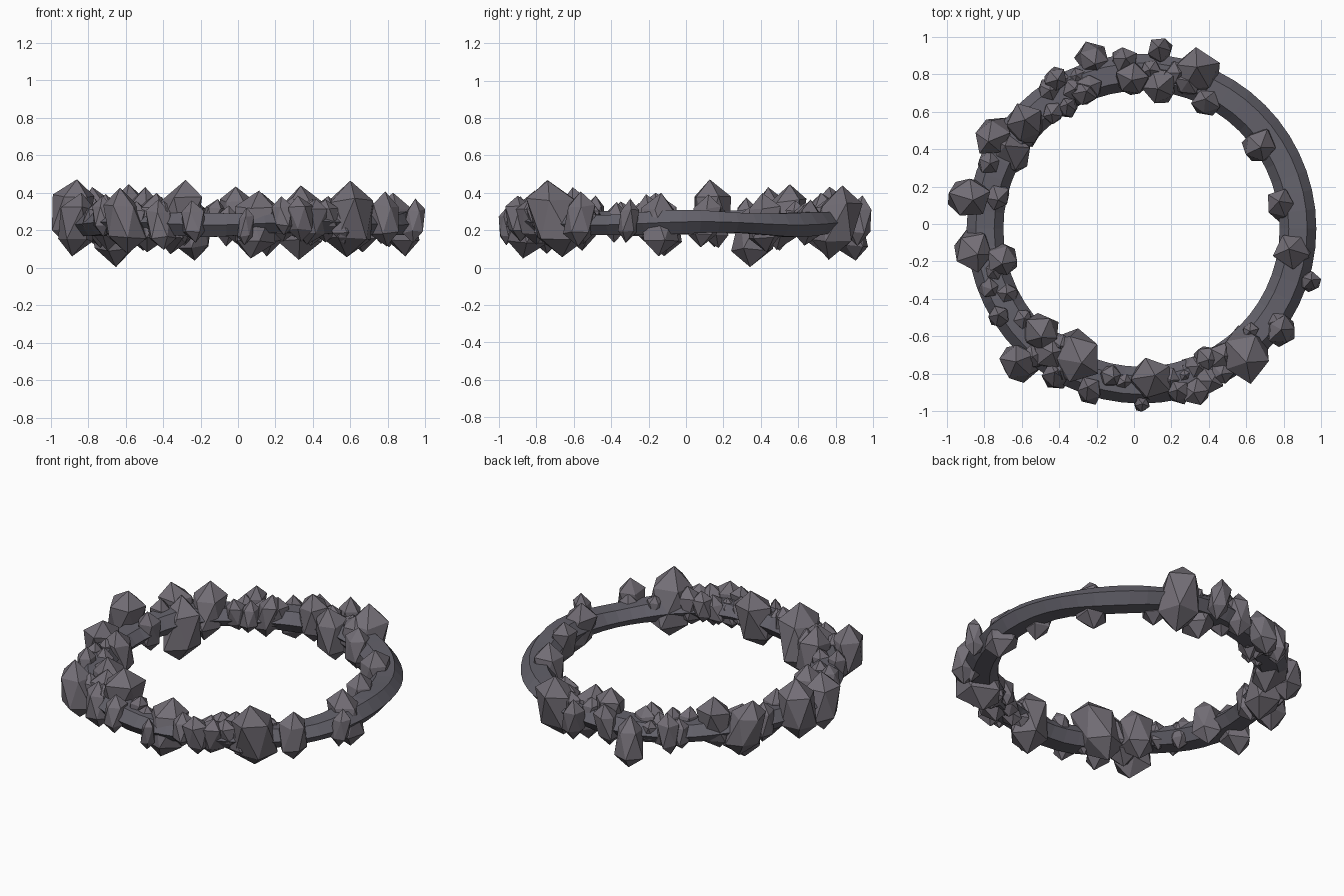
import bpy, bmesh, math, random
from mathutils import Vector, Matrix

if "Cube" in bpy.data.objects:
    bpy.data.objects.remove(bpy.data.objects["Cube"])

random.seed(11)


def material(name, rgb):
    m = bpy.data.materials.new(name)
    m.diffuse_color = (*rgb, 1)
    m.use_nodes = True
    m.node_tree.nodes["Principled BSDF"].inputs["Base Color"].default_value = m.diffuse_color
    return m


ring_mat = material("dark_stone", (0.125, 0.12, 0.145))
rock_mat = material("rock_grey", (0.17, 0.155, 0.18))


def finish(bm, name, mat):
    bmesh.ops.recalc_face_normals(bm, faces=bm.faces)
    me = bpy.data.meshes.new(name)
    bm.to_mesh(me)
    bm.free()
    me.materials.append(mat)
    bpy.context.collection.objects.link(bpy.data.objects.new(name, me))


# Stone ring: six-sided flattened section swept round, slightly uneven
CX, CY, R, HW, HH, SEG, SIDES = 0.04, -0.025, 0.835, 0.098, 0.068, 56, 6
bm = bmesh.new()
loops = []
for i in range(SEG):
    a = math.tau * i / SEG
    zc = 0.237 + 0.009 * math.sin(5 * a + 1)
    h = HH * (1 + 0.1 * math.sin(7 * a + 2))
    loop = []
    for j in range(SIDES):
        t = math.tau * j / SIDES
        r = R + HW * math.cos(t)
        loop.append(bm.verts.new((CX + r * math.cos(a), CY + r * math.sin(a),
                                  zc + h * math.sin(t))))
    loops.append(loop)
for i in range(SEG):
    A, B = loops[i], loops[(i + 1) % SEG]
    for j in range(SIDES):
        n = (j + 1) % SIDES
        bm.faces.new((A[j], B[j], B[n], A[n]))
finish(bm, "stone_ring", ring_mat)


# Faceted rock: jittered icosahedron with pulled-out top and bottom points
def rock(name, x, y, r, zc, h):
    bm = bmesh.new()
    bmesh.ops.create_icosphere(bm, subdivisions=1, radius=1.0,
                               matrix=Matrix.Rotation(random.uniform(0, 6.28), 4, 'Z'))
    lean = Vector((random.uniform(-.35, .35), random.uniform(-.35, .35))) * r
    for v in bm.verts:
        s = v.co.z
        f = 1.0 if abs(s) > 0.9 else random.uniform(0.95, 1.25)
        v.co = Vector((x + v.co.x * f * r + s * lean.x,
                       y + v.co.y * f * r + s * lean.y, zc + s * f * h))
    finish(bm, name, rock_mat)


# Large rocks: x, y, radius, middle height; height grows with radius
large = [
    (.33, .80, .125, .24), (-.22, .88, .085, .19), (-.01, .77, .085, .28),
    (.14, .74, .10, .23), (-.58, .52, .105, .27), (-.75, .47, .10, .26),
    (-.67, .38, .115, .19), (-.88, .14, .11, .29), (-.86, -.14, .10, .23),
    (-.70, -.19, .085, .24), (-.61, -.74, .105, .25), (-.50, -.58, .10, .26),
    (-.32, -.70, .125, .27), (.09, -.84, .11, .23), (.59, -.70, .13, .26),
    (.86, -.14, .10, .23), (.79, .10, .075, .25), (.67, .42, .09, .24),
    (.79, -.57, .08, .26), (.14, .93, .07, .25), (.94, -.31, .055, .25),
    (.04, -.96, .04, .22), (-.46, -.68, .09, .24), (-.41, -.81, .07, .23),
    (-.42, .77, .065, .25), (-.27, .70, .07, .25), (-.77, .33, .06, .25),
    (-.73, .15, .07, .24),
]
for n, (x, y, r, zc) in enumerate(large):
    rock(f"large_rock_{n + 1:02d}", x, y, r, zc, 0.055 + 1.15 * r)

# Small rocks: clusters along arcs (start degree, end degree, count, size)
clusters = [(63, 96, 8, .064), (110, 127, 7, .056), (196, 217, 5, .056),
            (224, 258, 7, .060), (263, 270, 2, .042), (280, 305, 10, .064),
            (317, 325, 2, .05)]
n = 0
for start, end, count, size in clusters:
    for k in range(count):
        n += 1
        a = math.radians(start + (end - start) * k / max(count - 1, 1))
        side = 1 if k % 2 else -1
        d = R + side * random.uniform(.01, .08)
        s = size * random.uniform(.85, 1.2)
        rock(f"small_rock_{n:02d}", CX + d * math.cos(a), CY + d * math.sin(a),
             s, 0.25 + random.uniform(-.025, .03), s * random.uniform(1.4, 1.9))
